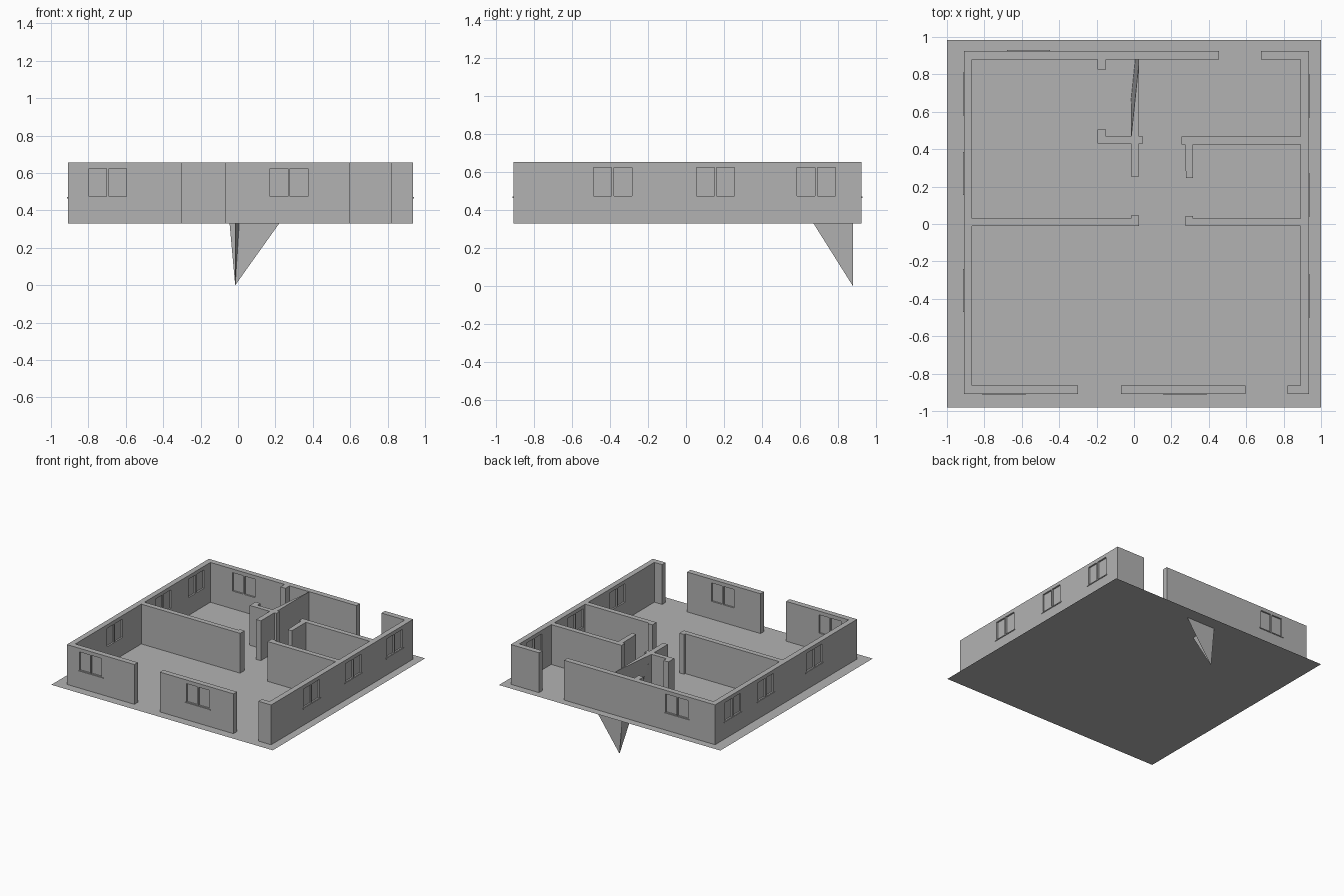
import bpy
import bmesh

if "Cube" in bpy.data.objects:
    bpy.data.objects.remove(bpy.data.objects["Cube"], do_unlink=True)

FLOOR, TOP = 0.33, 0.655
SILL, HEAD = 0.475, 0.625
WEST, EAST, SOUTH, NORTH = -0.91, 0.935, -0.908, 0.924
T = 0.045
IN_W, IN_E, IN_S, IN_N = WEST + T, EAST - T, SOUTH + T, NORTH - T

grey = bpy.data.materials.new("plaster grey")
grey.use_nodes = True
COLOUR = (0.45, 0.45, 0.45, 1)
grey.diffuse_color = COLOUR
grey.node_tree.nodes["Principled BSDF"].inputs["Base Color"].default_value = COLOUR


def mesh_object(name, verts, faces):
    mesh = bpy.data.meshes.new(name)
    mesh.from_pydata(verts, [], faces)
    mesh.materials.append(grey)
    obj = bpy.data.objects.new(name, mesh)
    bpy.context.collection.objects.link(obj)
    return obj


def add_box(bm, x0, x1, y0, y1, z0, z1):
    cube = bmesh.ops.create_cube(bm, size=1)["verts"]
    for v in cube:
        v.co = (x1 if v.co.x > 0 else x0, y1 if v.co.y > 0 else y0,
                z1 if v.co.z > 0 else z0)


def boxes(name, items):
    obj = mesh_object(name, [], [])
    bm = bmesh.new()
    for item in items:
        add_box(bm, *item)
    bm.to_mesh(obj.data)
    bm.free()
    return obj


def prism(name, outline):
    """Extrude a floor-plan outline to the full wall height."""
    n = len(outline)
    verts = [(x, y, z) for z in (FLOOR, TOP) for x, y in outline]
    faces = [tuple(reversed(range(n))), tuple(range(n, 2 * n))]
    faces += [(i, (i + 1) % n, (i + 1) % n + n, i + n) for i in range(n)]
    return mesh_object(name, verts, faces)


def add_windows(wall, name, along_x, outer, inner, centres):
    """Sink twin panes into both faces of a wall and put a sill under each."""
    depth = 0.013
    side = 1 if outer > inner else -1
    pockets, sills = [], []

    def oriented(a0, a1, b0, b1, z0, z1):
        b0, b1 = min(b0, b1), max(b0, b1)
        return (a0, a1, b0, b1, z0, z1) if along_x else (b0, b1, a0, a1, z0, z1)

    for c in centres:
        for a0, a1 in ((c - 0.101, c - 0.006), (c + 0.006, c + 0.101)):
            pockets.append(oriented(a0, a1, outer - side * depth,
                                    outer + side * 0.05, SILL, HEAD))
            pockets.append(oriented(a0, a1, inner + side * depth,
                                    inner - side * 0.05, SILL, HEAD))
        sills.append(oriented(c - 0.115, c + 0.115, outer - side * 0.005,
                              outer + side * 0.005, SILL - 0.01, SILL - 0.003))
    cutter = boxes("window_cutter", pockets)
    cutter.hide_render = True
    mod = wall.modifiers.new("windows", "BOOLEAN")
    mod.operation = "DIFFERENCE"
    mod.solver = "EXACT"
    mod.object = cutter
    bpy.context.view_layer.objects.active = wall
    bpy.ops.object.modifier_apply(modifier=mod.name)
    bpy.data.objects.remove(cutter, do_unlink=True)
    boxes(name, sills)


# Thin floor sheet
mesh_object("floor", [(-1, -0.98, FLOOR), (1, -0.98, FLOOR),
                      (1, 0.985, FLOOR), (-1, 0.985, FLOOR)], [(0, 1, 2, 3)])

# Outer shell, open at the front and back doorways
shell = prism("outer_wall", [
    (-0.30, SOUTH), (-0.30, IN_S), (IN_W, IN_S), (IN_W, IN_N), (0.455, IN_N),
    (0.455, NORTH), (WEST, NORTH), (WEST, SOUTH)])
east = prism("east_wall", [
    (0.82, SOUTH), (EAST, SOUTH), (EAST, NORTH), (0.68, NORTH), (0.68, IN_N),
    (IN_E, IN_N), (IN_E, IN_S), (0.82, IN_S)])
front = prism("front_middle_wall", [
    (-0.07, SOUTH), (0.595, SOUTH), (0.595, IN_S), (-0.07, IN_S)])

add_windows(shell, "west_sills", False, WEST, IN_W, (-0.355, 0.27, 0.695))
add_windows(shell, "back_sill", True, NORTH, IN_N, (-0.565,))
add_windows(shell, "front_right_sill", True, SOUTH, IN_S, (-0.696,))
add_windows(front, "front_middle_sill", True, SOUTH, IN_S, (0.272,))
add_windows(east, "east_sills", False, EAST, IN_E, (-0.385, 0.155, 0.685))

# Inner partitions with their door posts
prism("middle_partition_west", [
    (IN_W, -0.012), (0.028, -0.012), (0.028, 0.045), (-0.015, 0.045),
    (-0.015, 0.03), (IN_W, 0.03)])
prism("middle_partition_east", [
    (0.275, -0.012), (IN_E, -0.012), (IN_E, 0.03), (0.315, 0.03),
    (0.315, 0.042), (0.275, 0.042)])
prism("back_partition_east", [
    (0.255, 0.425), (0.272, 0.425), (0.278, 0.245), (0.315, 0.245),
    (0.315, 0.425), (IN_E, 0.425), (IN_E, 0.467), (0.255, 0.467)])
prism("closet_partition", [
    (-0.195, 0.43), (-0.015, 0.43), (-0.015, 0.255), (0.028, 0.255),
    (0.028, 0.43), (0.048, 0.43), (0.048, 0.467), (-0.15, 0.467),
    (-0.15, 0.505), (-0.195, 0.505)])
prism("closet_post", [(-0.195, 0.825), (-0.15, 0.825),
                      (-0.15, IN_N), (-0.195, IN_N)])

# Closet wall whose back corner is pulled down below the floor
L, R, Y0 = -0.015, 0.028, 0.467
mesh_object("sloped_closet_wall", [
    (L, Y0, TOP), (R, Y0, TOP), (R, IN_N, TOP), (L, IN_N, 0),
    (L, Y0, FLOOR), (R, Y0, FLOOR), (R, IN_N, FLOOR), (L, 0.67, FLOOR)],
    [(0, 1, 2), (0, 2, 3), (1, 5, 6, 2), (0, 7, 4)])

# Hanging sheet stretched from the back wall to the same point
mesh_object("hanging_point", [
    (L, IN_N, 0), (-0.045, IN_N, FLOOR), (0.22, IN_N, FLOOR)], [(0, 2, 1)])
